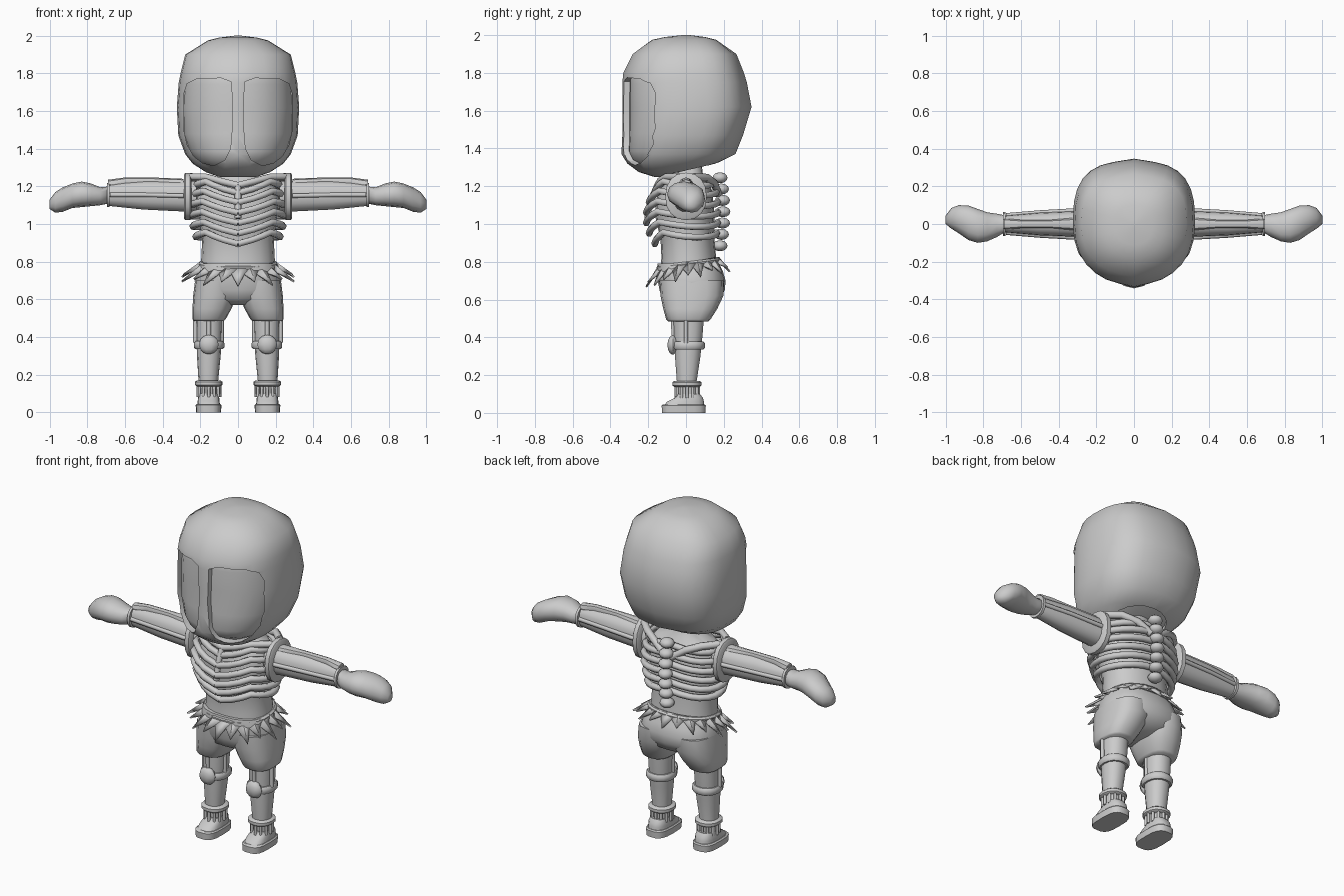
import bpy, bmesh, math
from math import sin, cos, pi

grey = bpy.data.materials.new("plain_grey")
grey.diffuse_color = (0.6, 0.6, 0.6, 1)


def finish(ob, angle=40):
    ob.data.materials.append(grey)
    bpy.ops.object.select_all(action='DESELECT')
    ob.select_set(True)
    bpy.context.view_layer.objects.active = ob
    if ob.type == 'MESH':
        bpy.ops.object.shade_smooth_by_angle(angle=math.radians(angle))
    return ob


def mesh_object(name, verts, faces, mirror=False):
    me = bpy.data.meshes.new(name)
    me.from_pydata(verts, [], faces)
    bm = bmesh.new()
    bm.from_mesh(me)
    bmesh.ops.recalc_face_normals(bm, faces=bm.faces[:])
    bm.to_mesh(me)
    bm.free()
    ob = bpy.data.objects.new(name, me)
    bpy.context.collection.objects.link(ob)
    if mirror:
        ob.modifiers.new("mirror", 'MIRROR').use_mirror_merge = False
    return ob


def spow(v, e):
    return math.copysign(abs(v) ** (2 / e), v)


def loft(name, secs, axis='Z', n=16, e0=2.2, e1=2.2, mirror=False, tilt=0.0):
    """Sections are (position, u0, u1, v0, v1): uv = xy along Z, or yz along X."""
    verts, faces = [], []
    for p, u0, u1, v0, v1 in secs:
        for i in range(n):
            a = 2 * pi * i / n
            e = e0 if sin(a) < 0 else e1
            u = (u0 + u1) / 2 + (u1 - u0) / 2 * spow(cos(a), e)
            v = (v0 + v1) / 2 + (v1 - v0) / 2 * spow(sin(a), e)
            verts.append((u, v, p + tilt * v) if axis == 'Z' else (p, u, v))
    for k in range(len(secs) - 1):
        for i in range(n):
            j = (i + 1) % n
            faces.append((k * n + i, k * n + j, k * n + n + j, k * n + n + i))
    faces += [tuple(range(n)), tuple(range((len(secs) - 1) * n, len(secs) * n))]
    return mesh_object(name, verts, faces, mirror)


def tube(name, pts, r, mirror=True):
    cu = bpy.data.curves.new(name, 'CURVE')
    cu.dimensions = '3D'
    cu.bevel_depth, cu.bevel_resolution, cu.use_fill_caps = r, 1, True
    sp = cu.splines.new('POLY')
    sp.points.add(len(pts) - 1)
    for p, c in zip(sp.points, pts):
        p.co = (*c, 1)
        sp.use_smooth = True
    ob = bpy.data.objects.new(name, cu)
    bpy.context.collection.objects.link(ob)
    if mirror:
        ob.modifiers.new("mirror", 'MIRROR').use_mirror_merge = False
    return finish(ob)


def blob(name, loc, size, mirror=False):
    x, y, z = loc
    a, b, c = size
    secs = []
    for k in range(7):
        t = -pi / 2 + pi * (k + 0.15) / 6.3
        f = cos(t)
        secs.append((z + c * sin(t), x - a * f, x + a * f, y - b * f, y + b * f))
    return finish(loft(name, secs, n=10, e0=2, e1=2, mirror=mirror))


# --- helmet with eye openings and the face inside ---
head = [(1.25, .10, -.17, -.03), (1.275, .17, -.25, .05), (1.32, .24, -.31, .16),
        (1.37, .28, -.33, .25), (1.47, .317, -.325, .29), (1.62, .325, -.325, .335),
        (1.75, .315, -.325, .31), (1.80, .305, -.32, .295), (1.90, .28, -.27, .255),
        (1.975, .16, -.18, .16), (1.99, .10, -.11, .10), (2.0, .02, -.02, .02)]
helmet = loft("helmet", [(z, -w, w, f, b) for z, w, f, b in head], n=28, e0=2.25, e1=2.8)
for v in helmet.data.vertices:          # centre crest, front and back
    if abs(v.co.x) < 0.005 and 1.35 < v.co.z < 1.95:
        v.co.y += 0.012 if v.co.y > 0 else -0.012
face = loft("face", [(1.62 + (z - 1.62) * .94, -w * .925, w * .925, f * .925, b * .925)
                     for z, w, f, b in head], n=28, e0=2.25, e1=2.8)
finish(face, 60)
outline = [(.035, 1.755), (.09, 1.775), (.22, 1.77), (.27, 1.745), (.288, 1.69), (.288, 1.5),
           (.27, 1.42), (.235, 1.36), (.19, 1.325), (.13, 1.31), (.07, 1.34), (.04, 1.4), (.028, 1.55)]
m = len(outline)
eye_cut = mesh_object("eye_cutter", [(x, y, z) for y in (-.6, -.10) for x, z in outline],
                      [tuple(range(m)), tuple(range(m, 2 * m))] +
                      [(i, (i + 1) % m, m + (i + 1) % m, m + i) for i in range(m)], True)
neck_cut = loft("neck_cutter", [(1.1, -.17, .17, -.15, .17), (1.36, -.17, .17, -.15, .17)], n=20)
bpy.context.view_layer.objects.active = helmet
for c in (eye_cut, neck_cut):
    b = helmet.modifiers.new("cut", 'BOOLEAN')
    b.operation, b.solver, b.object = 'DIFFERENCE', 'EXACT', c
    bpy.ops.object.modifier_apply(modifier=b.name)
    bpy.data.objects.remove(c)
finish(helmet, 45)

# --- torso, neck ---
finish(loft("torso", [(.74, -.2, .2, -.14, .17), (.82, -.195, .195, -.13, .16),
                      (.92, -.19, .19, -.135, .15), (1.05, -.21, .21, -.165, .15),
                      (1.17, -.22, .22, -.15, .14), (1.23, -.17, .17, -.11, .12),
                      (1.26, -.09, .09, -.07, .09), (1.34, -.08, .08, -.06, .08)], n=20), 60)

# --- ribs, collar bones, breast bone, spine ---
ribs = [(1.165, .225, -.165, .15), (1.115, .24, -.195, .165), (1.06, .25, -.21, .17),
        (1.005, .25, -.21, .17), (.95, .24, -.195, .17), (.895, .225, -.165, .165)]
for k, (zf, rx, yf, yb) in enumerate(ribs):
    pts = []
    for i in range(13):
        a = -pi / 2 + pi * i / 12
        y = sin(a) * (-yf if a < 0 else yb)
        z = zf + 0.06 * min(1, i / 3) - 0.025 * sin(pi * max(0, i - 3) / 9)
        pts.append((rx * abs(spow(cos(a), 2.4)), y, z))
    tube(f"rib_{k + 1}", pts, 0.019)
tube("collar_bone", [(0, -.15, 1.205), (.08, -.14, 1.225), (.17, -.10, 1.25), (.25, -.04, 1.25)], .02)
tube("shoulder_blade", [(.02, .17, 1.16), (.1, .15, 1.215), (.18, .11, 1.245), (.25, .04, 1.25)], .022)
tube("breast_bone", [(0, -.155, 1.2), (0, -.19, 1.12), (0, -.205, 1.03)], .018, False)
for k in range(7):
    blob(f"vertebra_{k + 1}", (0, .18 + .015 * sin(k * pi / 6), .885 + .06 * k), (.042, .042, .029))

# --- arms, bands, hands ---
finish(loft("arm", [(.22, -.075, .075, 1.06, 1.23), (.3, -.07, .07, 1.065, 1.23),
                    (.5, -.062, .062, 1.075, 1.23), (.69, -.045, .045, 1.095, 1.215)],
            'X', 14, mirror=True))
finish(loft("arm_bone", [(.29, -.035, .035, 1.2, 1.24), (.45, -.022, .022, 1.2, 1.247),
                         (.6, -.022, .022, 1.2, 1.247), (.69, -.03, .03, 1.18, 1.235)],
            'X', 8, mirror=True))
for s in (-1, 1):
    tube("arm_side_bone", [(.29, s * .072, 1.15), (.5, s * .06, 1.155), (.68, s * .045, 1.155)], .013)
finish(loft("shoulder_band", [(.248, -.10, .10, 1.03, 1.26), (.255, -.11, .11, 1.02, 1.272),
                              (.28, -.11, .11, 1.02, 1.272), (.287, -.10, .10, 1.03, 1.26)],
            'X', 16, mirror=True))
finish(loft("wrist_band", [(.682, -.063, .063, 1.09, 1.22), (.697, -.063, .063, 1.09, 1.22)],
            'X', 14, mirror=True))
finish(loft("hand", [(.68, -.04, .045, 1.11, 1.2), (.73, -.07, .055, 1.1, 1.195),
                     (.78, -.092, .062, 1.095, 1.215), (.83, -.1, .08, 1.09, 1.225),
                     (.88, -.085, .098, 1.085, 1.215), (.93, -.05, .10, 1.065, 1.195),
                     (.97, -.025, .085, 1.06, 1.17), (1.0, .0, .045, 1.08, 1.13)],
            'X', 12, mirror=True), 70)

# --- shorts: hips and two legs ---
finish(loft("shorts_hips", [(.57, -.06, .06, -.07, .1), (.6, -.17, .17, -.125, .18),
                            (.65, -.228, .228, -.14, .205), (.70, -.23, .23, -.15, .21),
                            (.75, -.215, .215, -.155, .195), (.79, -.2, .2, -.15, .175)],
            n=20, e0=2.5, e1=2.5), 60)
finish(loft("shorts_leg", [(.485, .075, .235, -.095, .12), (.495, .065, .242, -.105, .13),
                           (.55, .035, .242, -.12, .165), (.62, .005, .238, -.135, .198),
                           (.70, .005, .228, -.14, .2)], n=16, e0=2.6, e1=2.6, mirror=True), 60)

# --- belt and leaf fringe ---
finish(loft("belt", [(.765, -.208, .208, -.155, .185), (.79, -.21, .21, -.157, .187),
                     (.80, -.2, .2, -.147, .178)], n=24, tilt=.12))
verts, faces, N = [], [], 20
for i in range(N):
    for d, rx, ry, z in ((0, .205, .165, .795), (-.5, .222, .18, .765), (0, .305, .225, .72),
                         (.5, .222, .18, .765)):
        a = 2 * pi * (i + d) / N
        y = ry * sin(a) + .01
        drop = (.012 if i % 2 else -.012) if rx > .3 else 0
        verts.append(((rx + drop) * cos(a), y, z + .18 * y - drop))
    b, c = 4 * i, 4 * ((i + 1) % N)
    faces += [(b, b + 1, b + 2), (b, b + 2, b + 3), (b, b + 3, c)]
fringe = mesh_object("leaf_fringe", verts, faces)
fringe.modifiers.new("thick", 'SOLIDIFY').thickness = .01
finish(fringe, 25)

# --- legs, knee pads, straps ---
finish(loft("leg", [(.06, .11, .205, -.04, .06), (.17, .105, .21, -.05, .058),
                    (.3, .092, .218, -.06, .078), (.42, .085, .222, -.065, .09),
                    (.55, .08, .225, -.07, .1)], n=14, mirror=True))
finish(loft("knee_band", [(.335, .08, .228, -.07, .092), (.345, .073, .235, -.077, .1),
                          (.368, .073, .235, -.077, .1), (.378, .08, .228, -.07, .092)],
            n=16, mirror=True))
blob("knee_pad", (.155, -.07, .36), (.052, .03, .052), True)
for x in (.088, .226):
    tube("leg_strap", [(x, 0, .37), (x, 0, .5)], .013)
tube("shin_strap", [(.155, -.065, .38), (.155, -.07, .5)], .012)

# --- ankle rings and bars ---
finish(loft("ankle_ring", [(.137, .093, .218, -.062, .072), (.145, .083, .228, -.072, .082),
                           (.162, .083, .228, -.072, .082), (.17, .093, .218, -.062, .072)],
            n=16, mirror=True))
for i in range(12):
    a = 2 * pi * i / 12
    x, y = .155 + .058 * cos(a), .006 + .06 * sin(a)
    tube("ankle_bar", [(x, y, .08), (x, y, .142)], .0085)

# --- shoes ---
finish(loft("shoe_sole", [(0, .09, .222, -.128, .104), (.038, .088, .225, -.13, .106),
                          (.045, .094, .218, -.122, .1)], n=18, e0=3.2, e1=3, mirror=True))
finish(loft("shoe_upper", [(.04, .096, .216, -.118, .098), (.06, .098, .214, -.1, .096),
                           (.08, .1, .212, -.06, .09), (.1, .105, .207, -.05, .075)],
            n=18, e0=3, e1=2.6, mirror=True))
